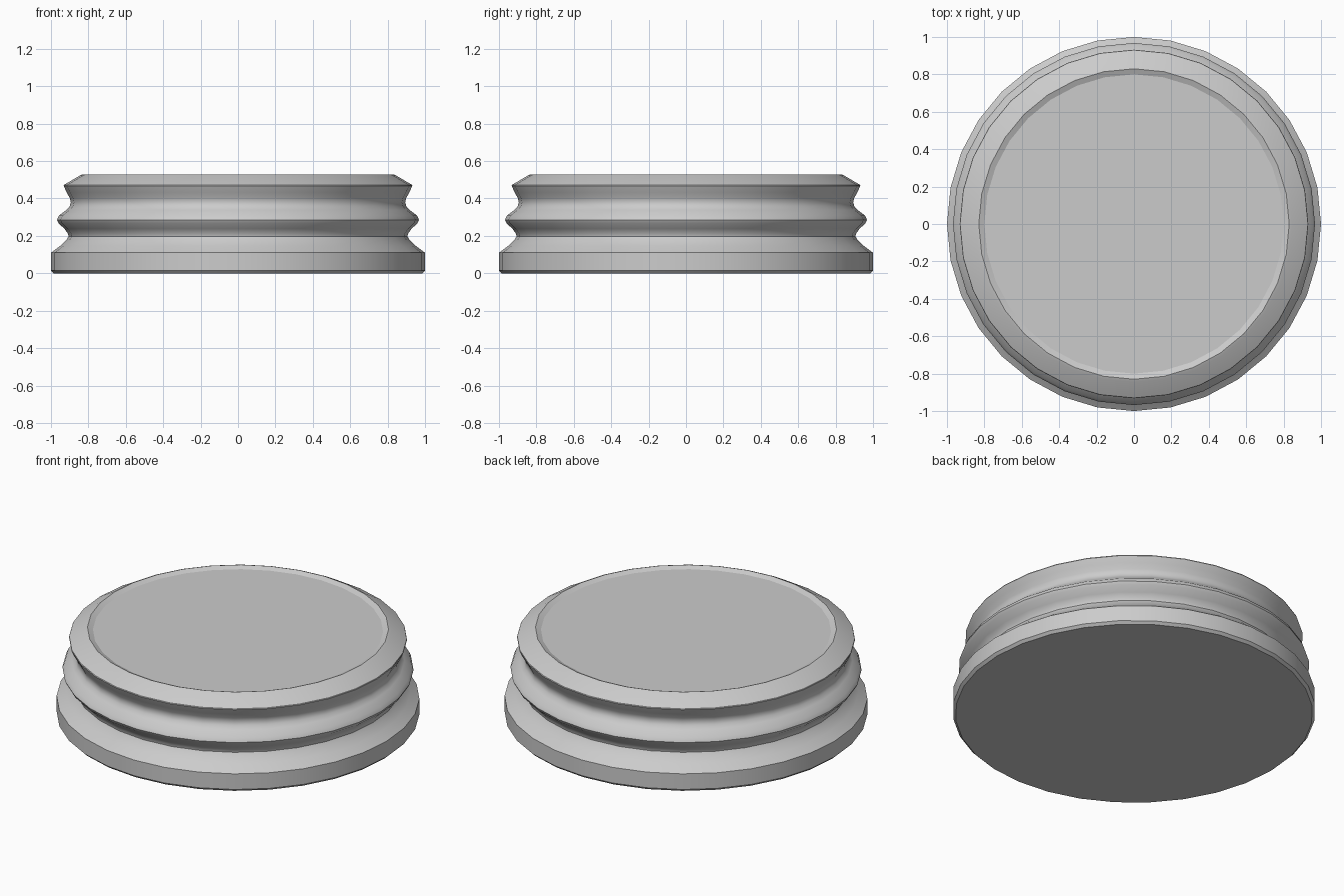
import bpy, bmesh, math

if "Cube" in bpy.data.objects:
    bpy.data.objects.remove(bpy.data.objects["Cube"])

SIDES = 32

# Lathe profile (radius, height) from base centre outwards and up to the top
profile = [
    (0.985, 0.0), (1.0, 0.015), (1.0, 0.11),              # base band
    (0.95, 0.147), (0.918, 0.178), (0.906, 0.197),        # lower groove
    (0.909, 0.212), (0.928, 0.238),
    (0.96, 0.268), (0.968, 0.285), (0.958, 0.308),        # middle ridge
    (0.918, 0.338), (0.9, 0.358), (0.894, 0.38),          # upper groove
    (0.899, 0.402), (0.916, 0.432), (0.932, 0.468),
    (0.93, 0.473), (0.845, 0.523), (0.83, 0.529),         # sloped cap
    (0.80, 0.516),                                        # slightly sunken top
]

bm = bmesh.new()
rings = []
for r, z in profile:
    rings.append([bm.verts.new((r * math.cos(2 * math.pi * i / SIDES),
                                r * math.sin(2 * math.pi * i / SIDES), z))
                  for i in range(SIDES)])
for a, b in zip(rings, rings[1:]):
    for i in range(SIDES):
        j = (i + 1) % SIDES
        bm.faces.new((a[i], a[j], b[j], b[i]))

# Flat underside and top disc
bm.faces.new(rings[0][::-1])
bm.faces.new(rings[-1])

mesh = bpy.data.meshes.new("ribbed_disc")
bm.to_mesh(mesh)
bm.free()
disc = bpy.data.objects.new("ribbed_disc", mesh)
bpy.context.collection.objects.link(disc)
bpy.context.view_layer.objects.active = disc
disc.select_set(True)
bpy.ops.object.shade_smooth_by_angle(angle=math.radians(32))

# Keep the two end discs flat
for p in mesh.polygons:
    if len(p.vertices) > 4:
        p.use_smooth = False
